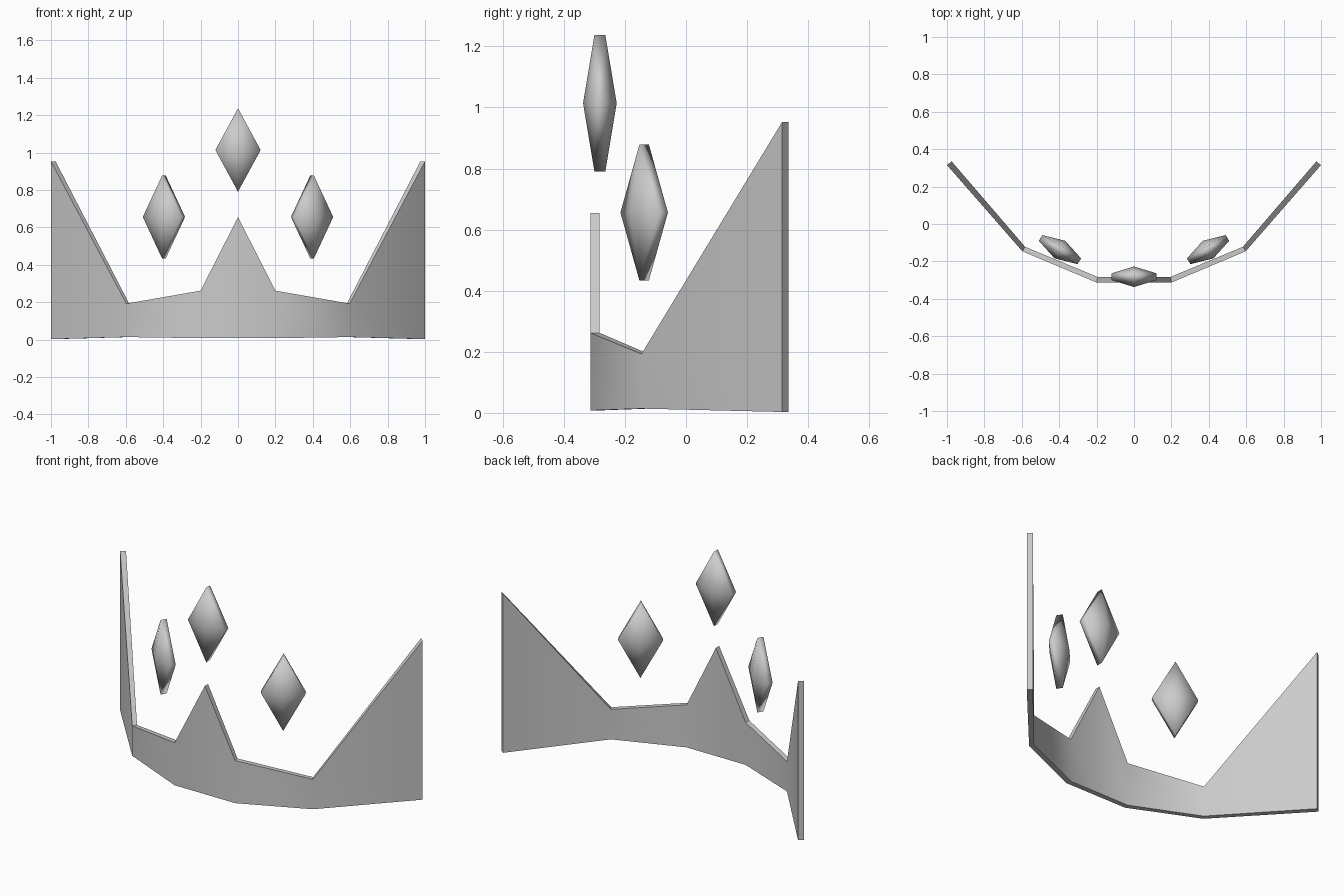
import bpy, bmesh
from math import radians

if "Cube" in bpy.data.objects:
    bpy.data.objects.remove(bpy.data.objects["Cube"])


def finish(bm, name, smooth_angle):
    bmesh.ops.recalc_face_normals(bm, faces=bm.faces)
    mesh = bpy.data.meshes.new(name)
    bm.to_mesh(mesh)
    bm.free()
    obj = bpy.data.objects.new(name, mesh)
    bpy.context.collection.objects.link(obj)
    bpy.ops.object.select_all(action='DESELECT')
    obj.select_set(True)
    bpy.context.view_layer.objects.active = obj
    bpy.ops.object.shade_smooth_by_angle(angle=radians(smooth_angle))
    return obj


# Pointed band: outer x, y, inner x, y, bottom z, top z, from the centre to the right end
half = [
    (0.0, -0.313, 0.0, -0.283, 0.008, 0.655),
    (0.2, -0.313, 0.195, -0.283, 0.008, 0.262),
    (0.597, -0.146, 0.582, -0.122, 0.014, 0.193),
    (1.0, 0.315, 0.975, 0.335, 0.003, 0.953),
]
stations = [(-a, b, -c, d, e, f) for a, b, c, d, e, f in half[:0:-1]] + half
bm = bmesh.new()
rings = [[bm.verts.new(p) for p in ((ox, oy, lo), (ix, iy, lo), (ix, iy, hi), (ox, oy, hi))]
         for ox, oy, ix, iy, lo, hi in stations]
for a, b in zip(rings, rings[1:]):
    for i in range(4):
        j = (i + 1) % 4
        bm.faces.new((a[i], a[j], b[j], b[i]))
bm.faces.new(rings[0])
bm.faces.new(rings[-1])
finish(bm, "tiara_band", 35)


# Floating gems: diamond outline with a thin rim and a raised point front and back
def gem(name, location, turn):
    w, h, rim, depth = 0.121, 0.223, 0.018, 0.055
    outline = [(w, 0), (0, h), (-w, 0), (0, -h)]
    bm = bmesh.new()
    front, back = [[bm.verts.new((x, y, z)) for x, z in outline] for y in (-rim, rim)]
    tips = [bm.verts.new((0, y, 0)) for y in (-depth, depth)]
    for i in range(4):
        j = (i + 1) % 4
        bm.faces.new((front[i], front[j], back[j], back[i]))
        bm.faces.new((front[i], front[j], tips[0]))
        bm.faces.new((back[i], back[j], tips[1]))
    obj = finish(bm, name, 180)
    obj.location = location
    obj.rotation_euler.z = radians(turn)


gem("centre_gem", (0, -0.282, 1.014), 0)
for side, label in ((-1, "left"), (1, "right")):
    gem(label + "_gem", (side * 0.396, -0.137, 0.656), side * 31)
